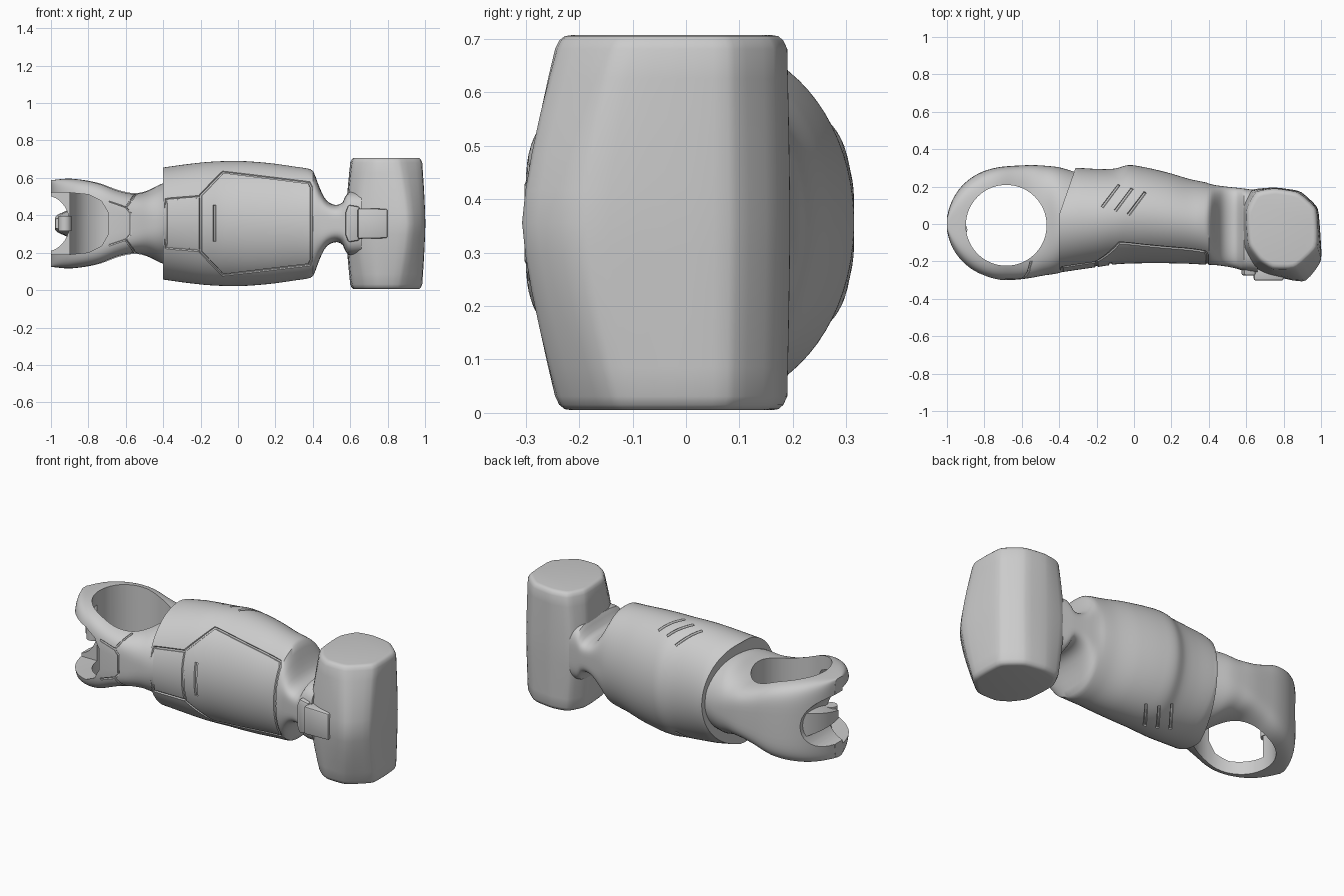
import bpy, bmesh, math
from mathutils import Vector

if "Cube" in bpy.data.objects:
    bpy.data.objects.remove(bpy.data.objects["Cube"])

ZC = 0.356  # mirror plane height


def sample(rows, x):
    """Smooth interpolation of a station table (first column is x)."""
    x = min(max(x, rows[0][0]), rows[-1][0])
    i = 0
    while i < len(rows) - 2 and x > rows[i + 1][0]:
        i += 1
    a, b = rows[i], rows[i + 1]
    p, q = rows[max(i - 1, 0)], rows[min(i + 2, len(rows) - 1)]
    d = b[0] - a[0]
    t = (x - a[0]) / d
    out = []
    for k in range(1, len(a)):
        m0 = (b[k] - p[k]) / (b[0] - p[0]) * d
        m1 = (q[k] - a[k]) / (q[0] - a[0]) * d
        out.append((2*t**3 - 3*t*t + 1) * a[k] + (t**3 - 2*t*t + t) * m0
                   + (3*t*t - 2*t**3) * b[k] + (t**3 - t*t) * m1)
    return out


def skin(name, rings):
    """Closed solid through a list of equal-length rings."""
    bm = bmesh.new()
    vs = [[bm.verts.new(p) for p in r] for r in rings]
    n = len(vs[0])
    for a, b in zip(vs, vs[1:]):
        for i in range(n):
            bm.faces.new((a[i], a[(i+1) % n], b[(i+1) % n], b[i]))
    bm.faces.new(vs[0])
    bm.faces.new(vs[-1])
    bmesh.ops.recalc_face_normals(bm, faces=bm.faces)
    me = bpy.data.meshes.new(name)
    bm.to_mesh(me)
    bm.free()
    ob = bpy.data.objects.new(name, me)
    bpy.context.collection.objects.link(ob)
    return ob


def oval(x, row, count=72):
    yf, yb, h, n = row
    pts = []
    for i in range(count):
        a = 2 * math.pi * (i + 0.5) / count
        c, s = math.cos(a), math.sin(a)
        pts.append((x, (yf+yb)/2 + (yb-yf)/2 * math.copysign(abs(c)**(2/n), c),
                    ZC + h * math.copysign(abs(s)**(2/n), s)))
    return pts


def activate(ob):
    bpy.ops.object.select_all(action='DESELECT')
    ob.select_set(True)
    bpy.context.view_layer.objects.active = ob


def cut(ob, cutter):
    activate(ob)
    m = ob.modifiers.new("cut", 'BOOLEAN')
    m.operation, m.solver, m.object = 'DIFFERENCE', 'EXACT', cutter
    bpy.ops.object.modifier_apply(modifier=m.name)
    bpy.data.objects.remove(cutter)


def front(rowfn):
    def f(x, z):
        yf, yb, h, n = rowfn(x)
        d = min(1, abs(z - ZC) / h)
        return Vector((x, (yf+yb)/2 - (yb-yf)/2 * (1 - d**n)**(1/n), z))
    return f


def upper(rowfn, side):
    def f(x, y):
        yf, yb, h, n = rowfn(x)
        d = min(1, abs(y - (yf+yb)/2) / ((yb-yf)/2))
        return Vector((x, y, ZC + side * h * (1 - d**n)**(1/n)))
    return f


def groove(ob, pts, surf, r=0.008, closed=False):
    """Carve a round channel along a line projected on the surface."""
    pairs = list(zip(pts, pts[1:] + pts[:1])) if closed else list(zip(pts, pts[1:]))
    path = []
    for (a, b), (c, d) in pairs:
        k = max(2, int(math.hypot(c-a, d-b) / 0.025))
        path += [surf(a + (c-a)*i/k, b + (d-b)*i/k) for i in range(k)]
    if not closed:
        path.append(surf(*pts[-1]))
    cu = bpy.data.curves.new("groove_cutter", 'CURVE')
    cu.dimensions, cu.bevel_depth, cu.bevel_resolution = '3D', r, 1
    cu.use_fill_caps = True
    sp = cu.splines.new('POLY')
    sp.points.add(len(path) - 1)
    for p, v in zip(sp.points, path):
        p.co = (*v, 1)
    sp.use_cyclic_u = closed
    c = bpy.data.objects.new("groove_cutter", cu)
    bpy.context.collection.objects.link(c)
    c.hide_render = True
    activate(c)
    bpy.ops.object.convert(target='MESH')
    c = bpy.context.object
    bm = bmesh.new()
    bm.from_mesh(c.data)
    bmesh.ops.remove_doubles(bm, verts=bm.verts, dist=1e-5)
    bmesh.ops.recalc_face_normals(bm, faces=bm.faces)
    bm.to_mesh(c.data)
    bm.free()
    cut(ob, c)


def prism_y(name, pts, y0, y1):
    return skin(name, [[(x, y, ZC + z) for x, z in pts] for y in (y0, y1)])


def bevel(ob, w, seg=2):
    activate(ob)
    m = ob.modifiers.new("bevel", 'BEVEL')
    m.width, m.segments = w, seg
    bpy.ops.object.modifier_apply(modifier=m.name)


# main body and waist: x, front y, back y, half height, roundness
BODY = [(-.40, -.26, .30, .30, 2), (-.30, -.245, .30, .314, 2), (-.18, -.228, .294, .328, 2),
        (-.10, -.216, .297, .333, 2), (-.03, -.212, .315, .335, 2), (.05, -.21, .305, .333, 2),
        (.18, -.21, .275, .322, 2), (.30, -.213, .24, .305, 2), (.385, -.218, .222, .291, 2.1),
        (.405, -.22, .215, .275, 2.3), (.435, -.22, .208, .195, 3), (.47, -.224, .203, .127, 4),
        (.52, -.232, .197, .10, 4), (.56, -.242, .193, .115, 4), (.585, -.25, .19, .165, 4),
        (.66, -.26, .18, .17, 4)]
body_row = lambda x: sample(BODY, x)
body = skin("main_body", [oval(x, body_row(x)) for x in [-.4 + 1.06*i/74 for i in range(75)]])
for v in body.data.vertices:  # rear of the body's rim sweeps forward
    if v.co.x < -.3 and v.co.y > .05:
        v.co.x += (v.co.y - .05) * .35 * (-.3 - v.co.x) / .1
bf = front(body_row)
groove(body, [(-.2, .205), (-.08, .08), (.38, .135), (.392, .16), (.392, .55), (.38, .575),
              (-.08, .632), (-.2, .507)], bf, closed=True)
groove(body, [(-.2, .5), (-.385, .485), (-.385, .227), (-.2, .212)], bf)
groove(body, [(-.125, .26), (-.125, .455)], bf, .009)
for side in (1, -1):
    for x, y in ((-.17, .09), (-.10, .07), (-.03, .05)):
        groove(body, [(x, y), (x + .09, y + .12)], upper(body_row, side), .009)

# ring-shaped fork at the left
FORK = [(-1.0, -.305, .305, .232, 5), (-.9, -.305, .305, .24, 5), (-.75, -.302, .305, .224, 5),
        (-.63, -.298, .312, .182, 4.5), (-.55, -.288, .315, .165, 4), (-.48, -.275, .312, .178, 3),
        (-.40, -.262, .303, .215, 2.3), (-.32, -.23, .28, .22, 2)]


def fork_row(x):
    yf, yb, h, n = sample(FORK, x)
    s = math.sqrt(max(.02, 1 - ((x + .685) / .316)**2)) if x < -.685 else 1
    return [yf * s, yb * s, h, n]


xs = [-.685 - .315 * math.cos(math.pi/2 * i/20) for i in range(20)] + [-.685 + .365*i/22 for i in range(23)]
fork = skin("ring_fork", [oval(x, fork_row(x)) for x in xs])
cut(fork, skin("hole_cutter", [[(-.683 + .216 * math.cos(a*math.pi/36), -.007 + .216 * math.sin(a*math.pi/36), z)
                                for a in range(72)] for z in (-.2, .9)]))
half = [(-1.1, .165), (-.9, .165), (-.8, .155), (-.73, .12), (-.695, .06)]
cut(fork, prism_y("front_notch_cutter", half + [(x, -z) for x, z in reversed(half)], -.5, -.03))
cut(fork, prism_y("end_notch_cutter", [(-1.03 + .13 * math.cos(a*math.pi/20), .15 * math.sin(a*math.pi/20))
                                       for a in range(40)], -.5, .5))
ff = front(fork_row)
groove(fork, [(-.55, .51), (-.6, .44), (-.575, .41), (-.575, .30), (-.6, .27), (-.55, .20)], ff, .007)
for s in (1, -1):
    groove(fork, [(-.6, ZC + s*.084), (-.69, ZC + s*.115)], ff, .007)

# curved tongue between the fork prongs, ending in a small curl
rings = []
for i in range(13):
    t = i / 12
    a = math.radians(125 + 60 * t)
    h = .12 - .085 * t
    rings.append([(-.683 + r * math.cos(a), r * math.sin(a), ZC + z)
                  for r, z in ((.222, -h), (.295, -h * .7), (.295, h * .7), (.222, h))])
tongue = skin("tongue", rings)
curl = skin("tongue_curl", [[(-.925 + .034 * math.cos(a*math.pi/12), -.03 + .034 * math.sin(a*math.pi/12), ZC + z)
                             for a in range(24)] for z in (-.04, .04)])

# faceted head at the right, lofted along z between end and middle outlines
MID = [(.575, .1), (.62, .185), (.75, .197), (.89, .178), (.985, .09), (.995, -.03), (1.005, -.2),
       (.915, -.315), (.72, -.275), (.63, -.235), (.58, -.14), (.575, 0)]
END = [(.60, .08), (.65, .175), (.75, .192), (.88, .172), (.978, .085), (.985, -.02), (.985, -.135),
       (.865, -.245), (.74, -.245), (.67, -.2), (.61, -.12), (.60, 0)]


def chaikin(p, r):
    out = []
    for a, b in zip(p, p[1:] + p[:1]):
        out += [(a[0] + (b[0]-a[0])*k, a[1] + (b[1]-a[1])*k) for k in (r, 1 - r)]
    return out


rings = []
heights = [(.351, .86), (.349, .92), (.341, .965), (.325, 1), (.27, 1), (.2, 1), (.13, 1), (.06, 1)]
for d, s in heights + [(0, 1)] + [(-d, s) for d, s in reversed(heights)]:
    t = min(1, abs(d) / .325)**1.4
    p = [(a[0] + (b[0]-a[0])*t, a[1] + (b[1]-a[1])*t) for a, b in zip(MID, END)]
    p = chaikin(chaikin(p, .14), .25)
    rings.append([(.79 + (x-.79)*s, -.02 + (y+.02)*s, ZC + d) for x, y in p])
head = skin("hammer_head", rings)

# latch on the front of the head
latch = prism_y("head_latch", [(.64, -.082), (.80, -.078), (.80, .078), (.64, .082)], -.302, -.2)
strap = prism_y("latch_strap", [(.575, -.06), (.59, -.1), (.65, -.09), (.65, .09), (.59, .1), (.575, .06)],
                -.275, -.15)
for ob in (latch, strap):
    bevel(ob, .01)

for ob in (body, fork, tongue, curl, head, latch, strap):
    activate(ob)
    bpy.ops.object.shade_smooth_by_angle(angle=math.radians(35))
